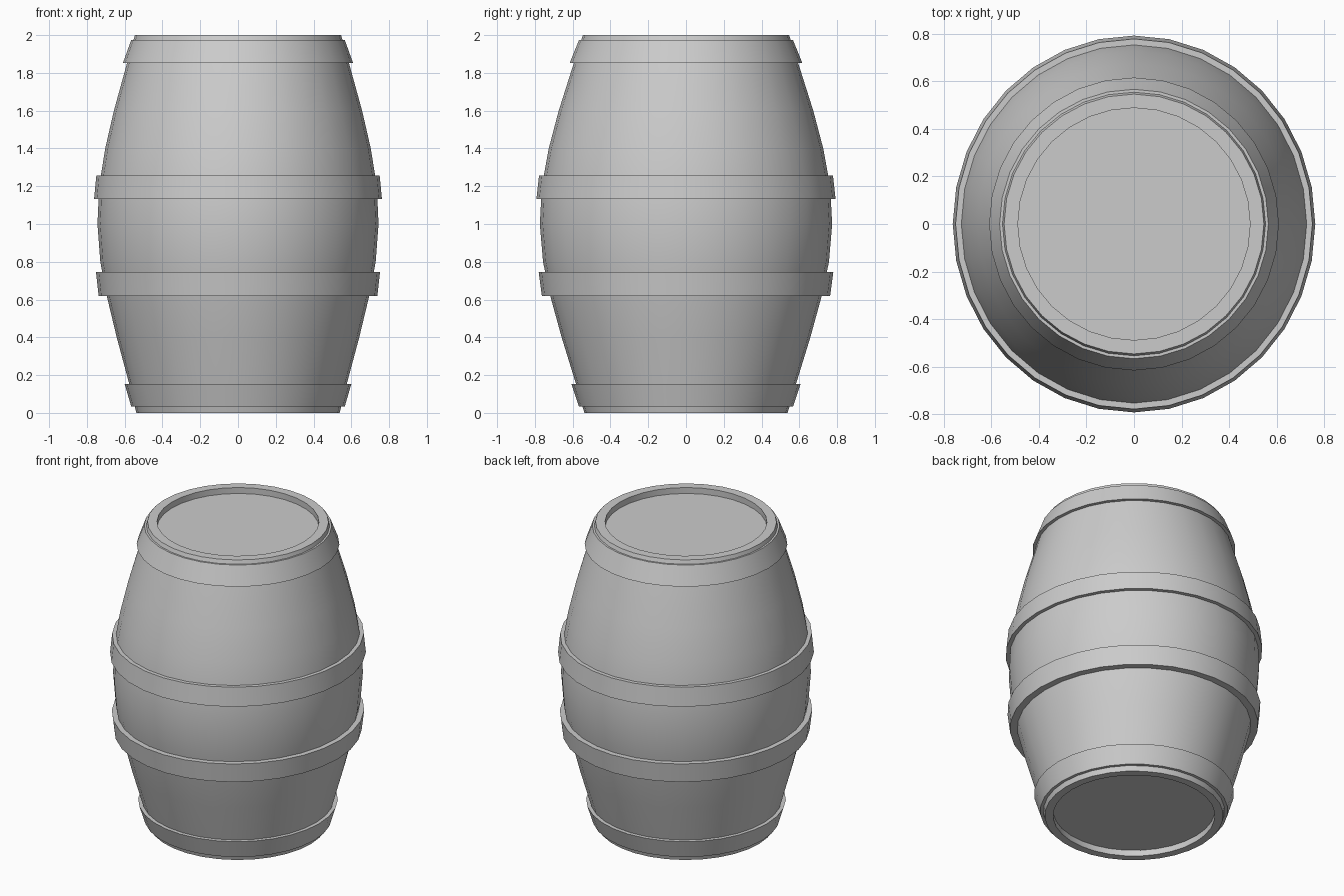
import bpy, bmesh
from math import cos, sin, pi, radians

if "Cube" in bpy.data.objects:
    bpy.data.objects.remove(bpy.data.objects["Cube"])

SEG = 32


def lathe(name, profile, closed=False):
    """Spin (radius, z) points; the belly is slightly deeper in y than in x."""
    bm = bmesh.new()
    rings = []
    for r, z in profile:
        depth = 1 + 0.04 * (1 - (z - 1) ** 2)
        if r == 0:
            rings.append([bm.verts.new((0, 0, z))] * SEG)
        else:
            rings.append([bm.verts.new((r * cos(2 * pi * i / SEG),
                                        r * depth * sin(2 * pi * i / SEG), z))
                          for i in range(SEG)])
    pairs = list(zip(rings, rings[1:]))
    if closed:
        pairs.append((rings[-1], rings[0]))
    for a, b in pairs:
        for i in range(SEG):
            j = (i + 1) % SEG
            bm.faces.new(list(dict.fromkeys((a[i], a[j], b[j], b[i]))))
    bmesh.ops.recalc_face_normals(bm, faces=bm.faces)
    mesh = bpy.data.meshes.new(name)
    bm.to_mesh(mesh)
    bm.free()
    obj = bpy.data.objects.new(name, mesh)
    bpy.context.collection.objects.link(obj)
    bpy.ops.object.select_all(action='DESELECT')
    obj.select_set(True)
    bpy.context.view_layer.objects.active = obj
    bpy.ops.object.shade_smooth_by_angle(angle=radians(30))
    return obj


# Staved body with a recessed head at each end
lathe("barrel_body", [
    (0, 0.04), (0.488, 0.04), (0.488, 0),
    (0.538, 0), (0.575, 0.15), (0.642, 0.4), (0.695, 0.62), (0.729, 0.8),
    (0.744, 1.0), (0.735, 1.2), (0.703, 1.4), (0.657, 1.6), (0.588, 1.85),
    (0.546, 2), (0.488, 2), (0.488, 1.96), (0, 1.96)])

# Tapered hoops: bottom z, bottom radius, top z, top radius
hoops = {
    "bottom_hoop": (0.033, 0.565, 0.153, 0.60),
    "lower_hoop": (0.62, 0.738, 0.747, 0.752),
    "upper_hoop": (1.133, 0.762, 1.257, 0.75),
    "top_hoop": (1.853, 0.609, 1.975, 0.565),
}
for name, (z0, r0, z1, r1) in hoops.items():
    lathe(name, [(r0, z0), (r1, z1), (r1 - 0.05, z1), (r0 - 0.05, z0)], closed=True)
